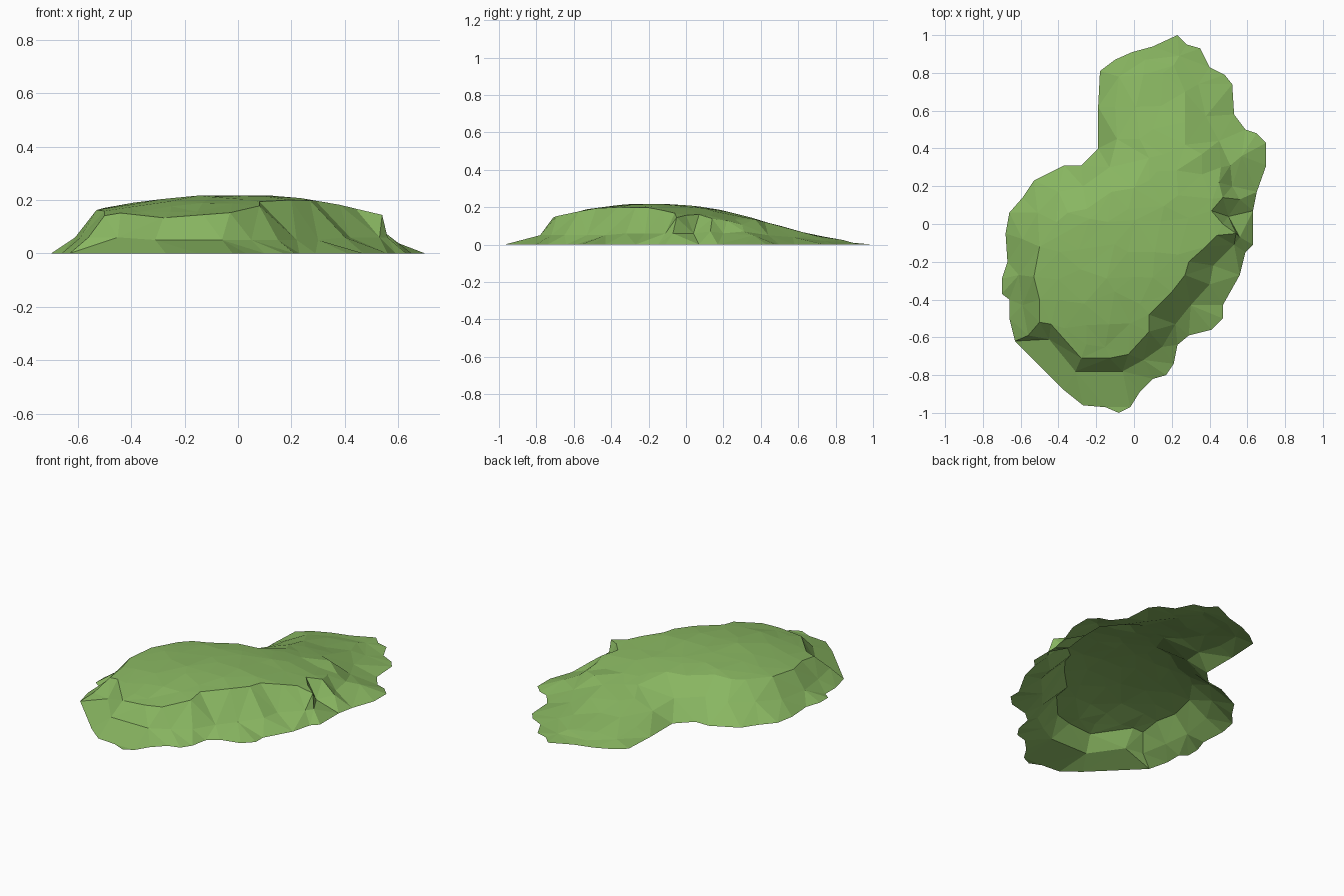
import bpy
import bmesh
import random
from mathutils import Vector
from mathutils.geometry import delaunay_2d_cdt

random.seed(4)
default_cube = bpy.data.objects.get("Cube")
if default_cube:
    bpy.data.objects.remove(default_cube, do_unlink=True)

# Ground outline, in hundredths of a unit
GROUND_EDGE = [
    (23, 100), (28, 95), (35, 93), (40, 83), (48, 79), (52, 74), (53, 58), (59, 50),
    (65, 48), (70, 43), (70, 31), (65, 17), (63, 7), (63, -11), (59, -15), (56, -27),
    (47, -43), (47, -50), (41, -56), (29, -59), (23, -64), (21, -74), (17, -80),
    (10, -82), (3, -89), (-2, -97), (-8, -100), (-15, -97), (-27, -96), (-37, -88),
    (-63, -62), (-66, -50), (-66, -40), (-70, -37), (-70, -29), (-67, -20), (-68, -5),
    (-66, 6), (-59, 14), (-53, 23), (-37, 31), (-28, 31), (-19, 40), (-19, 62),
    (-18, 81), (-10, 87), (-1, 91), (10, 94)]

# Foot of the steep bank, with its height as the third value
CLIFF_FOOT = [
    (24, 89, 1), (34, 74, 2), (38, 57, 4), (45, 44, 5), (57, 36, 5), (51, 31, 7),
    (52, 20, 6), (56, 13, 7), (50, 4, 6), (56, -7, 6), (53, -11, 6), (42, -22, 6),
    (40, -32, 6), (30, -43, 5), (22, -53, 5), (15, -65, 5), (5, -72, 5), (-6, -78, 5),
    (-31, -78, 5), (-45, -61, 6), (-56, -59, 6), (-59, -43, 6), (-61, -27, 6),
    (-59, -8, 7), (-51, 6, 9), (-40, 17, 10), (-27, 20, 11), (-13, 30, 10),
    (-9, 45, 7), (-10, 62, 4), (-8, 78, 2), (6, 87, 1)]

# Rim of the plateau, running down both sides of the ramp
PLATEAU_RIM = [
    (21, 84), (27, 70), (27, 54), (27, 42), (36, 37), (46, 30), (45, 22), (47, 14),
    (41, 7), (47, 0), (54, -5), (44, -6), (38, -12), (29, -20), (27, -27), (20, -36),
    (8, -48), (8, -57), (-3, -69), (-13, -71), (-28, -71), (-44, -53), (-50, -52),
    (-50, -40), (-53, -28), (-50, -12), (-41, -7), (-41, 1), (-35, 6), (-25, 8),
    (-19, 6), (-12, 17), (-3, 8), (0, 19), (8, 23), (8, 35), (3, 45), (1, 62), (5, 79)]


def top_height(x, y):
    """Shallow dome that runs out into a ramp at the back."""
    dome = 0.22 - 0.22 * (x + 0.03) ** 2 - 0.26 * (y + 0.18) ** 2
    if y > 0.72:
        ramp = 0.04 - 0.13 * (y - 0.72)
    else:
        ramp = 0.14 - 0.27 * (y - 0.35)
    return max(ramp, 0.0) if y > 0.35 else dome


def inside(x, y, loop):
    """Even-odd test of a point against a closed loop."""
    hit = False
    for a, b in zip(loop, loop[1:] + loop[:1]):
        if (a.y > y) != (b.y > y):
            if x < a.x + (b.x - a.x) * (y - a.y) / (b.y - a.y):
                hit = not hit
    return hit


def make_material(name, color):
    material = bpy.data.materials.new(name)
    material.use_nodes = True
    material.diffuse_color = color
    shader = material.node_tree.nodes["Principled BSDF"]
    shader.inputs["Base Color"].default_value = color
    shader.inputs["Roughness"].default_value = 0.9
    return material


# Turn the loops into points with heights
ground = [Vector((x, y, 0)) / 100 for x, y in GROUND_EDGE]
foot = [Vector(point) / 100 for point in CLIFF_FOOT]
rim = [Vector((x, y, 0)) / 100 for x, y in PLATEAU_RIM]
for point in rim:
    point.z = top_height(point.x, point.y)

points = []
edges = []
for loop in (ground, foot, rim):
    start = len(points)
    count = len(loop)
    points += loop
    edges += [(start + i, start + (i + 1) % count) for i in range(count)]

# Scatter gentle facets over the plateau and ramp
step = 0.13
for row in range(-6, 7):
    for column in range(-5, 5):
        x = column * step + random.uniform(-0.035, 0.035)
        y = row * step + random.uniform(-0.035, 0.035)
        clear = all((Vector((x, y)) - p.xy).length > 0.05 for p in rim)
        if clear and inside(x, y, rim):
            z = top_height(x, y) + random.uniform(-0.004, 0.003)
            points.append(Vector((x, y, z)))

# Triangulate within the outline and lift every point to its height
flat, _, triangles, origins, _, _ = delaunay_2d_cdt(
    [p.xy for p in points], edges, [list(range(len(ground)))], 0, 1e-5)

bm = bmesh.new()
verts = []
for position, origin in zip(flat, origins):
    height = points[origin[0]].z if origin else 0.03
    verts.append(bm.verts.new((position.x, position.y, height)))
for triangle in triangles:
    center = sum((flat[i] for i in triangle), Vector((0, 0))) / len(triangle)
    if inside(center.x, center.y, ground):
        face = bm.faces.new([verts[i] for i in triangle])
        face.normal_update()
        if face.normal.z < 0:
            face.normal_flip()
loose = [v for v in bm.verts if not v.link_faces]
bmesh.ops.delete(bm, geom=loose, context="VERTS")

# Grassy mound, open underneath
mesh = bpy.data.meshes.new("grass_mound")
bm.to_mesh(mesh)
bm.free()
mesh.materials.append(make_material("grass_green", (0.25, 0.47, 0.12, 1)))
mound = bpy.data.objects.new("grass_mound", mesh)
bpy.context.collection.objects.link(mound)
